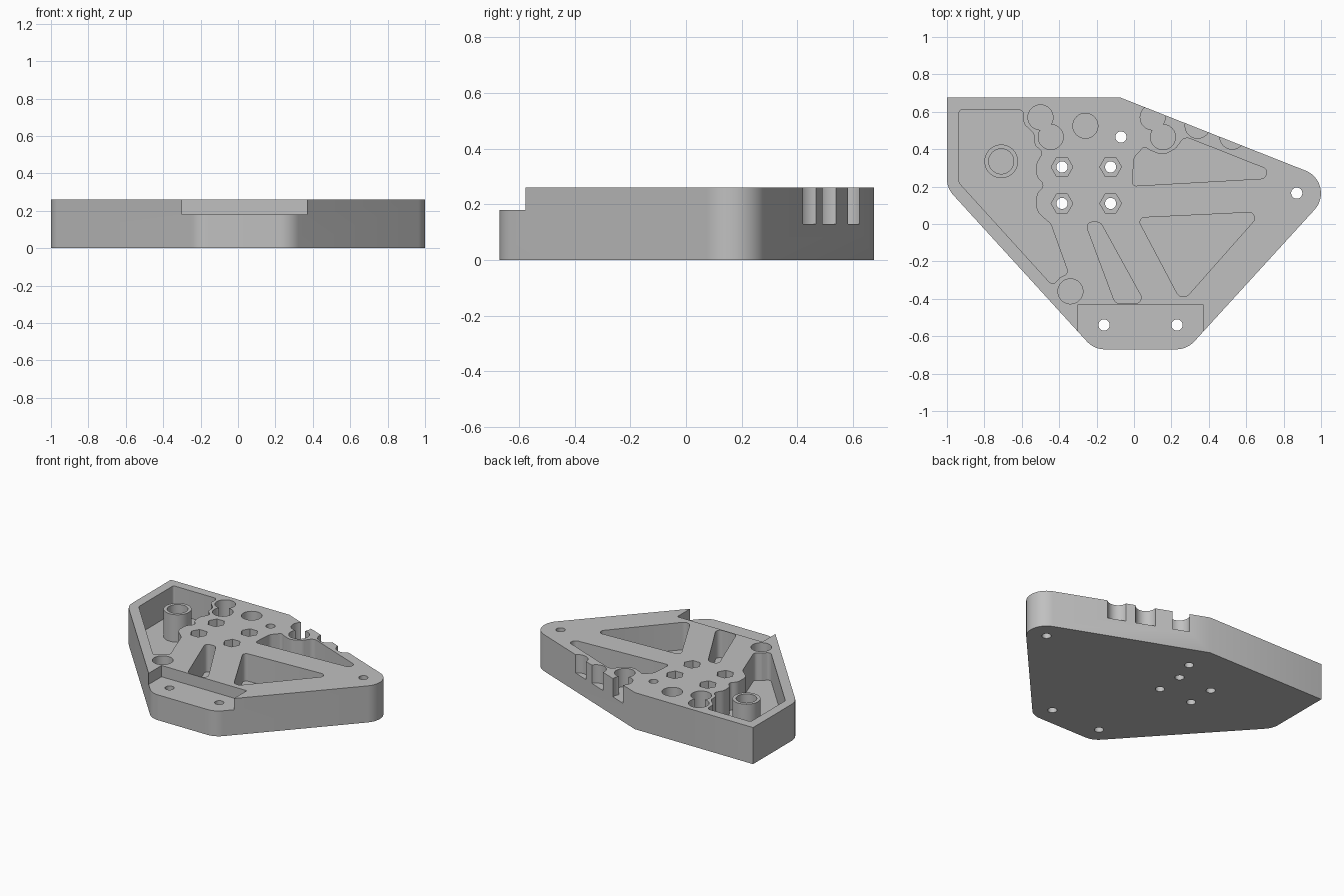
import bpy, bmesh, math
from mathutils import Vector

if "Cube" in bpy.data.objects:
    bpy.data.objects.remove(bpy.data.objects["Cube"])

TOP, FLOOR, BORE = 0.26, 0.065, 0.13

grey = bpy.data.materials.new("plain_grey")
grey.diffuse_color = (0.53, 0.53, 0.53, 1)
grey.use_nodes = True
grey.node_tree.nodes["Principled BSDF"].inputs["Base Color"].default_value = grey.diffuse_color


def rounded(corners, seg=8):
    """Round each (x, y, radius) corner of a closed outline."""
    pts, n = [], len(corners)
    for i, (x, y, r) in enumerate(corners):
        p = Vector((x, y))
        a = Vector(corners[i - 1][:2]) - p
        b = Vector(corners[(i + 1) % n][:2]) - p
        if r == 0:
            pts.append(p)
            continue
        half = a.angle(b) / 2
        t = min(r / math.tan(half), 0.48 * a.length, 0.48 * b.length)
        r = t * math.tan(half)
        a.normalize()
        b.normalize()
        c = p + (a + b).normalized() * (r / math.sin(half))
        s, e = p + a * t - c, p + b * t - c
        sweep = math.atan2(s.x * e.y - s.y * e.x, s.dot(e))
        for k in range(seg + 1):
            w = sweep * k / seg
            pts.append(c + Vector((s.x * math.cos(w) - s.y * math.sin(w),
                                   s.x * math.sin(w) + s.y * math.cos(w))))
    return pts


def circle(x, y, r, n=32):
    return [Vector((x + r * math.cos(2 * math.pi * k / n),
                    y + r * math.sin(2 * math.pi * k / n))) for k in range(n)]


def prism(name, pts, z0, z1):
    """Extrude a flat outline from z0 to z1."""
    bm = bmesh.new()
    face = bm.faces.new([bm.verts.new((p.x, p.y, z0)) for p in pts])
    ext = bmesh.ops.extrude_face_region(bm, geom=[face])
    bmesh.ops.translate(bm, vec=(0, 0, z1 - z0),
                        verts=[v for v in ext["geom"] if isinstance(v, bmesh.types.BMVert)])
    bmesh.ops.recalc_face_normals(bm, faces=bm.faces)
    me = bpy.data.meshes.new(name)
    bm.to_mesh(me)
    bm.free()
    me.materials.append(grey)
    ob = bpy.data.objects.new(name, me)
    bpy.context.collection.objects.link(ob)
    return ob


def cut(target, pts, z0, z1=TOP + 0.1):
    """Subtract an extruded outline from the target."""
    cutter = prism("cutter", pts, z0, z1)
    cutter.hide_render = True
    mod = target.modifiers.new("cut", "BOOLEAN")
    mod.operation, mod.solver, mod.object = "DIFFERENCE", "EXACT", cutter
    bpy.context.view_layer.objects.active = target
    bpy.ops.object.modifier_apply(modifier=mod.name)
    bpy.data.objects.remove(cutter)


def smooth(ob):
    bpy.ops.object.select_all(action="DESELECT")
    ob.select_set(True)
    bpy.context.view_layer.objects.active = ob
    bpy.ops.object.shade_smooth_by_angle(angle=math.radians(30))


# Main plate
plate = prism("base_plate", rounded([
    (-1, 0.675, 0), (-1, 0.192, 0.13), (-0.2135, -0.67, 0.13),
    (0.284, -0.67, 0.13), (1.093, 0.216, 0.13), (-0.07, 0.675, 0)], 12), 0, TOP)

# Front mounting step
cut(plate, rounded([(-0.30, -0.43, 0), (-0.30, -0.9, 0), (0.37, -0.9, 0), (0.37, -0.43, 0)]), 0.18)

# Large side pocket with a wavy inner wall
cut(plate, rounded([
    (-0.935, 0.61, 0.015), (-0.59, 0.61, 0.025), (-0.59, 0.535, 0.04), (-0.535, 0.485, 0.04),
    (-0.53, 0.42, 0.03), (-0.485, 0.385, 0.03), (-0.525, 0.32, 0.08), (-0.52, 0.25, 0.06),
    (-0.475, 0.207, 0.03), (-0.52, 0.165, 0.06), (-0.525, 0.07, 0.08), (-0.445, 0.0, 0.04),
    (-0.35, -0.265, 0.03), (-0.395, -0.285, 0.02), (-0.435, -0.33, 0.03),
    (-0.935, 0.22, 0.03)]), FLOOR)

# Upper triangular pocket
cut(plate, rounded([
    (-0.01, 0.203, 0.02), (0.70, 0.243, 0.03), (0.715, 0.292, 0.03), (0.27, 0.468, 0.04),
    (0.225, 0.405, 0.05), (0.155, 0.365, 0.09), (0.085, 0.395, 0.04), (0.055, 0.415, 0.02),
    (0.0, 0.355, 0.05)]), FLOOR)

# Lower triangular pocket and slanted slot
cut(plate, rounded([(0.017, 0.033, 0.025), (0.256, -0.419, 0.04), (0.684, 0.065, 0.03)]), FLOOR)
cut(plate, rounded([(-0.262, 0.01, 0.035), (-0.10, -0.424, 0.035),
                    (0.059, -0.424, 0.03), (-0.18, 0.01, 0.035)]), FLOOR)

# Round recesses, some open at the slanted edge
for x, y in [(-0.5, 0.57), (-0.445, 0.465), (-0.26, 0.525), (-0.34, -0.36),
             (0.1, 0.57), (0.155, 0.465), (0.34, 0.525), (0.525, 0.467)]:
    cut(plate, circle(x, y, 0.067), BORE)

# Hexagonal nut pockets and screw holes
nuts = [(x, y) for x in (-0.385, -0.125) for y in (0.11, 0.305)]
for x, y in nuts:
    cut(plate, circle(x, y, 0.058, 6), BORE)
for x, y in nuts + [(-0.07, 0.465), (0.87, 0.165), (-0.16, -0.54), (0.23, -0.54)]:
    cut(plate, circle(x, y, 0.03, 24), -0.1)
smooth(plate)

# Hollow post in the side pocket
post = prism("hollow_post", circle(-0.71, 0.335, 0.09, 40), FLOOR - 0.01, TOP)
cut(post, circle(-0.71, 0.335, 0.067, 40), BORE)
smooth(post)
